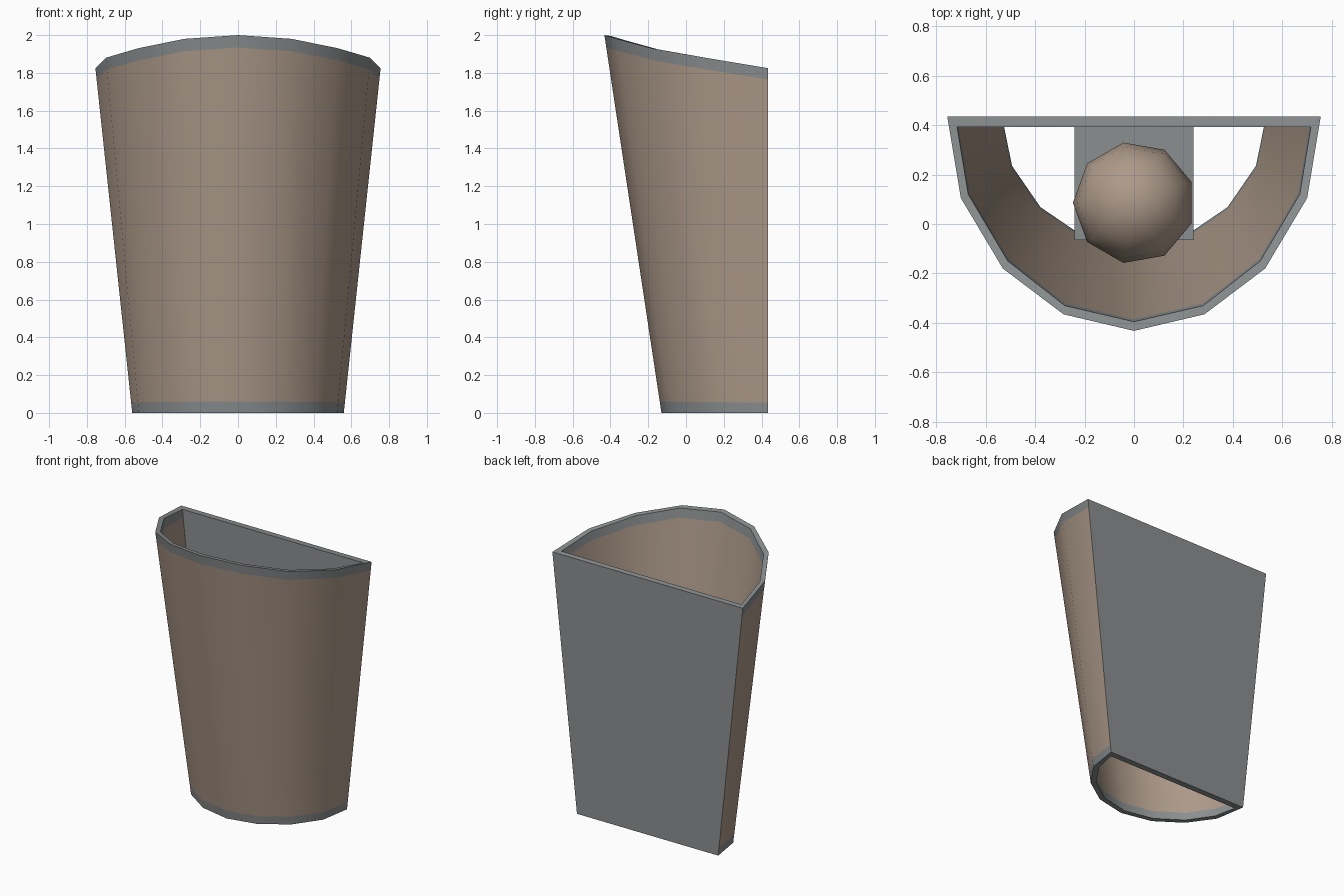
import bpy, bmesh, math

if "Cube" in bpy.data.objects:
    bpy.data.objects.remove(bpy.data.objects["Cube"])


def material(name, rgb):
    m = bpy.data.materials.new(name)
    m.diffuse_color = (*rgb, 1)
    m.use_nodes = True
    m.node_tree.nodes["Principled BSDF"].inputs["Base Color"].default_value = m.diffuse_color
    return m


tan = material("warm tan", (0.42, 0.325, 0.255))
grey = material("metal grey", (0.26, 0.275, 0.28))


def finish(name, bm, mats, smooth=True):
    bmesh.ops.recalc_face_normals(bm, faces=bm.faces)
    me = bpy.data.meshes.new(name)
    bm.to_mesh(me)
    bm.free()
    ob = bpy.data.objects.new(name, me)
    bpy.context.collection.objects.link(ob)
    for m in mats:
        me.materials.append(m)
    if smooth:
        bpy.ops.object.select_all(action='DESELECT')
        ob.select_set(True)
        bpy.context.view_layer.objects.active = ob
        bpy.ops.object.shade_smooth_by_angle(angle=math.radians(40))
    return ob


def mirrored(half):
    # right half (back to front) plus its mirror image
    return half + [(-p[0], *p[1:]) for p in reversed(half[:-1])]


# Half-cone shade: outer and inner outlines at the foot and at the slanted rim
outer_low = mirrored([(.56, .435, 0), (.525, .215, 0), (.40, .04, 0), (.22, -.083, 0), (0, -.13, 0)])
outer_top = mirrored([(.755, .435, 1.825), (.70, .105, 1.88), (.53, -.18, 1.93), (.285, -.365, 1.98), (0, -.432, 2)])
inner_low = mirrored([(.525, .392, 0), (.493, .235, 0), (.378, .068, 0), (.205, -.05, 0), (0, -.093, 0)])
inner_top = mirrored([(.715, .392, 1.825), (.67, .12, 1.875), (.51, -.15, 1.925), (.28, -.33, 1.975), (0, -.395, 1.995)])
levels = (0, 0.03, 0.967, 1)

bm = bmesh.new()


def rings(low, top):
    return [[bm.verts.new([a + (b - a) * t for a, b in zip(p, q)]) for p, q in zip(low, top)]
            for t in levels]


def bridge(a, b, index):
    n = len(a)
    for i in range(n):
        j = (i + 1) % n
        f = bm.faces.new((a[i], a[j], b[j], b[i]))
        # the closing edge is the flat wall plate, always grey
        f.material_index = 1 if j == 0 else index


outer, inner = rings(outer_low, outer_top), rings(inner_low, inner_top)
for r in (outer, inner):
    for k in range(3):
        bridge(r[k], r[k + 1], 0 if k == 1 else 1)   # grey trim bands at both ends
bridge(outer[0], inner[0], 1)
bridge(outer[3], inner[3], 1)
finish("shade_and_wall_plate", bm, [tan, grey])

# Bracket holding the bulb on the wall plate
bm = bmesh.new()
bmesh.ops.create_cube(bm, size=1)
for v in bm.verts:
    v.co = (v.co.x * .48, .1635 + v.co.y * .457, .80 + v.co.z * .2)
finish("bulb_bracket", bm, [grey], False)

# Nine-sided round bulb
bm = bmesh.new()
bmesh.ops.create_uvsphere(bm, u_segments=9, v_segments=8, radius=.247)
for v in bm.verts:
    x, y, z = v.co
    v.co = (-y, x + .086, z + 1.13)
finish("bulb", bm, [tan])
